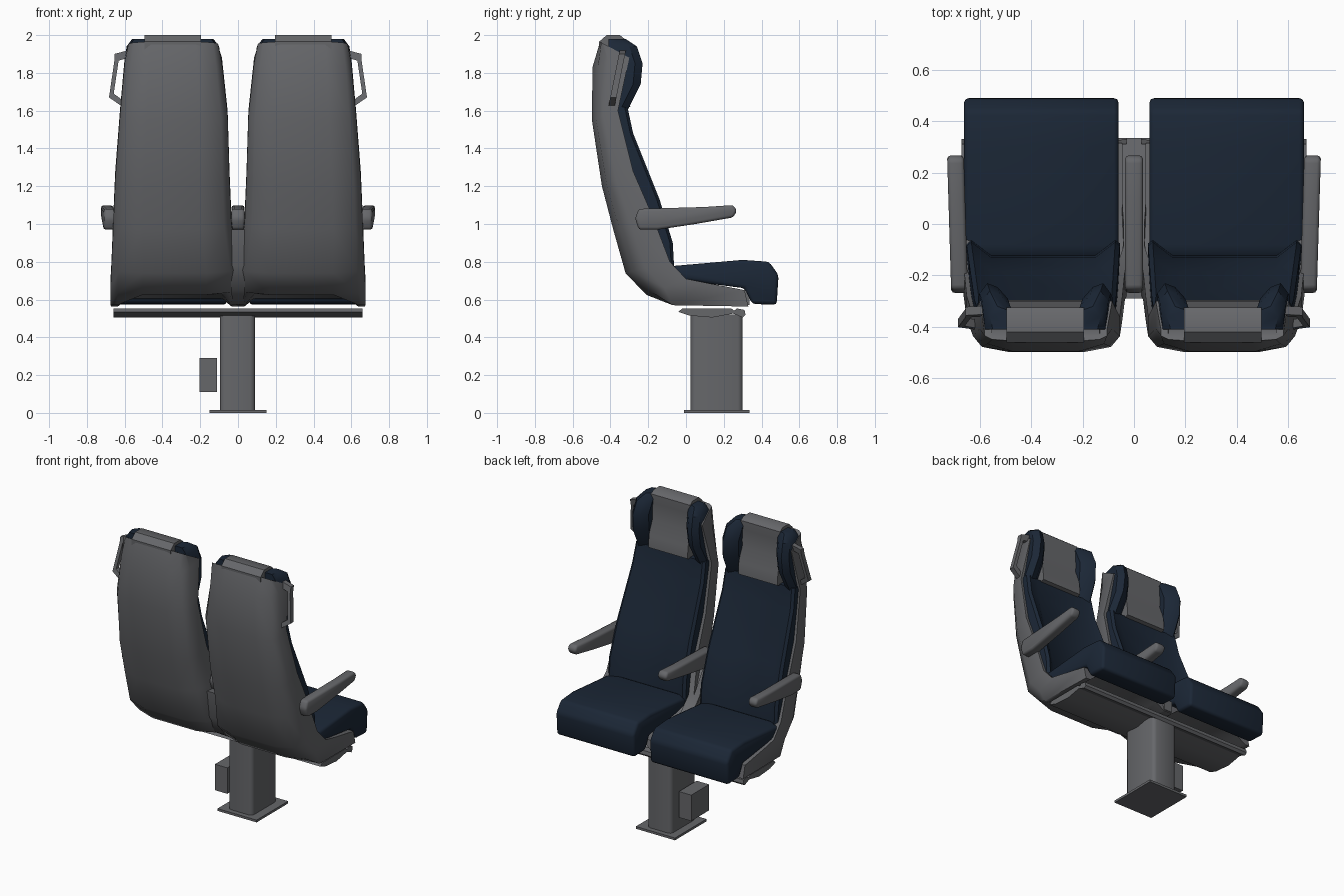
import bpy, bmesh, math

cube = bpy.data.objects.get("Cube")
if cube:
    bpy.data.objects.remove(cube, do_unlink=True)


def material(name, rgb):
    m = bpy.data.materials.new(name)
    m.use_nodes = True
    m.diffuse_color = (*rgb, 1)
    m.node_tree.nodes["Principled BSDF"].inputs["Base Color"].default_value = (*rgb, 1)
    return m


GREY = material("plastic_grey", (0.132, 0.135, 0.144))
BLUE = material("fabric_navy", (0.011, 0.020, 0.037))


def finish(name, bm, mat, mirror=False, bevel=0.0, angle=35):
    """Clean up a mesh, round its edges and turn it into an object."""
    bmesh.ops.recalc_face_normals(bm, faces=bm.faces[:])
    if bevel:
        sharp = [e for e in bm.edges if e.calc_face_angle(0) > math.radians(25)]
        bmesh.ops.bevel(bm, geom=sharp, offset=bevel, segments=2, profile=0.5,
                        affect='EDGES', clamp_overlap=True)
    mesh = bpy.data.meshes.new(name)
    bm.to_mesh(mesh)
    bm.free()
    mesh.materials.append(mat)
    obj = bpy.data.objects.new(name, mesh)
    bpy.context.collection.objects.link(obj)
    bpy.ops.object.select_all(action='DESELECT')
    obj.select_set(True)
    bpy.context.view_layer.objects.active = obj
    bpy.ops.object.shade_smooth_by_angle(angle=math.radians(angle))
    if mirror:
        mod = obj.modifiers.new("Mirror", 'MIRROR')
        mod.use_mirror_merge = False
    return obj


def loft(name, rings, mat, **kw):
    """Skin a closed tube through rings that have equal point counts."""
    bm = bmesh.new()
    loops = [[bm.verts.new(p) for p in ring] for ring in rings]
    n = len(loops[0])
    for a, b in zip(loops, loops[1:]):
        for i in range(n):
            j = (i + 1) % n
            bm.faces.new((a[i], a[j], b[j], b[i]))
    bm.faces.new(loops[0])
    bm.faces.new(loops[-1])
    return finish(name, bm, mat, **kw)


def side_prism(name, profile, x0, x1, mat, splay=0.0, **kw):
    """Extrude a (y, z) profile along x; splay drifts it sideways along y."""
    return loft(name, [[(x + splay * y, y, z) for y, z in profile] for x in (x0, x1)],
                mat, **kw)


def box(name, lo, hi, mat, **kw):
    profile = [(lo[1], lo[2]), (hi[1], lo[2]), (hi[1], hi[2]), (lo[1], hi[2])]
    return side_prism(name, profile, lo[0], hi[0], mat, **kw)


# Seat shell: outer (y, z), inner (y, z), inner-side x, outer-side x
shell = [
    (-.455, 1.965, -.41, 1.94, .105, .58),
    (-.495, 1.83, -.30, 1.88, .085, .60),
    (-.498, 1.55, -.36, 1.60, .055, .625),
    (-.445, 1.20, -.28, 1.28, .045, .65),
    (-.385, .97, -.18, 1.05, .035, .66),
    (-.32, .74, -.085, .80, 0, .67),
    (-.21, .625, 0, .71, 0, .675),
    (-.07, .57, .10, .69, 0, .675),
    (.33, .563, .31, .65, 0, .67),
]
# Cross-sections (across, depth): rounded behind the back, arched under the pan
back_half = [(.06, .4), (.06, 0), (0, 0), (0, .55), (.06, .85), (.25, 1)]
pan_half = [(.07, .2), (.07, 0), (0, 0), (0, 1), (.05, 1), (.13, .5)]
rings = []
for i, (yo, zo, yi, zi, xi, xo) in enumerate(shell):
    half = pan_half if i > 6 else back_half
    section = half + [(1 - u, d) for u, d in reversed(half)]
    rings.append([(xi + (xo - xi) * u, yi + (yo - yi) * d, zi + (zo - zi) * d)
                  for u, d in section])
loft("seat_shell", rings, GREY, mirror=True, angle=60)

# Web joining the two shells
web = [(-.29, .97, -.20, .97, .05), (-.27, .78, -.10, .80, .045),
       (-.20, .65, 0, .70, .035), (-.07, .572, .10, .69, .03), (.335, .57, .335, .645, .03)]
loft("shell_web", [[(-w, yi, zi), (w, yi, zi), (w, yo, zo), (-w, yo, zo)]
                   for yo, zo, yi, zi, w in web], GREY, angle=60)

# Back cushion with raised side bolsters: z, front y, recess, inner x, outer x
back = [
    (1.62, -.31, .01, .075, .61),
    (1.48, -.28, .02, .07, .62),
    (1.13, -.14, .045, .06, .64),
    (.90, -.07, .06, .055, .65),
    (.72, -.06, .06, .055, .65),
]
rings = []
for z, y, r, xi, xo in back:
    w = xo - xi
    half = [(0, -.12), (0, -.015), (.03, 0), (.16, -r)]
    rings.append([(xi + w * u, y + d, z) for u, d in half]
                 + [(xo - w * u, y + d, z) for u, d in reversed(half)])
loft("back_cushion", rings, BLUE, mirror=True, angle=40)

# Seat cushion
side_prism("seat_cushion",
           [(-.16, .74), (-.10, .775), (.30, .81), (.44, .80), (.49, .73), (.48, .572),
            (.35, .577), (.31, .66), (0, .70)],
           .06, .66, BLUE, mirror=True, bevel=.018, angle=50)

# Headrest side wings: z, front y, inner x, outer x
wings = [
    (1.60, -.31, .075, .61),
    (1.74, -.24, .085, .605),
    (1.85, -.23, .09, .60),
    (1.94, -.26, .10, .59),
    (1.98, -.32, .13, .56),
]
for label, outer in (("outer", True), ("inner", False)):
    rings = []
    for z, y, xi, xo in wings:
        x, s = (xo, -1) if outer else (xi, 1)
        rings.append([(x + s * .012, -.41, z), (x, y - .04, z), (x + s * .03, y, z),
                      (x + s * .07, y - .015, z), (x + s * .11, y - .06, z),
                      (x + s * .11, -.41, z)])
    loft("headrest_wing_" + label, rings, BLUE, mirror=True, angle=40)

# Headrest centre pad, dished in front and wrapping over the top
side_prism("headrest_pad",
           [(-.36, 1.60), (-.295, 1.62), (-.30, 1.70), (-.335, 1.80), (-.325, 1.92),
            (-.325, 1.98), (-.35, 2.0), (-.42, 2.0), (-.46, 1.965), (-.45, 1.60)],
           .195, .495, GREY, mirror=True, angle=40)

# Armrests
arm = [(-.27, 1.03), (-.25, 1.08), (.10, 1.09), (.25, 1.10), (.27, 1.07),
       (.25, 1.035), (.05, 1.0), (-.15, .97), (-.25, .97)]
side_prism("outer_armrest", arm, .653, .718, GREY, splay=.03, mirror=True, bevel=.014, angle=50)
side_prism("middle_armrest", arm, -.035, .035, GREY, bevel=.014, angle=50)

# Grab handles on the outer shoulders, leaning forward towards the top
grip = [(.58, 1.92), (.655, 1.90), (.655, 1.86), (.683, 1.67), (.61, 1.62), (.61, 1.655),
        (.658, 1.69), (.632, 1.865), (.58, 1.88)]
loft("grab_handle", [[(x, y + .2 * (z - 1.65), z) for x, z in grip] for y in (-.405, -.372)],
     GREY, mirror=True)

# Support rails under the seats
side_prism("rear_rail", [(-.04, .535), (-.02, .553), (.24, .553), (.27, .53),
                         (.14, .505), (.02, .515)], -.66, .66, GREY)
side_prism("front_rail", [(.24, .53), (.27, .553), (.31, .545), (.315, .52), (.30, .505)],
           -.66, .66, GREY)

# Pedestal with rounded upright edges, and floor plate
plan = [(-.095, .05), (-.088, .032), (-.07, .025), (.065, .025), (.083, .032), (.09, .05),
        (.09, .275), (.083, .293), (.065, .30), (-.07, .30), (-.088, .293), (-.095, .275)]
loft("pedestal", [[(x, y, z) for x, y in plan] for z in (.01, .52)], GREY, angle=50)
box("floor_plate", (-.15, -.01, 0), (.15, .335, .016), GREY)

# Small box beside the pedestal
box("side_box", (-.205, .04, .11), (-.11, .235, .29), GREY)
